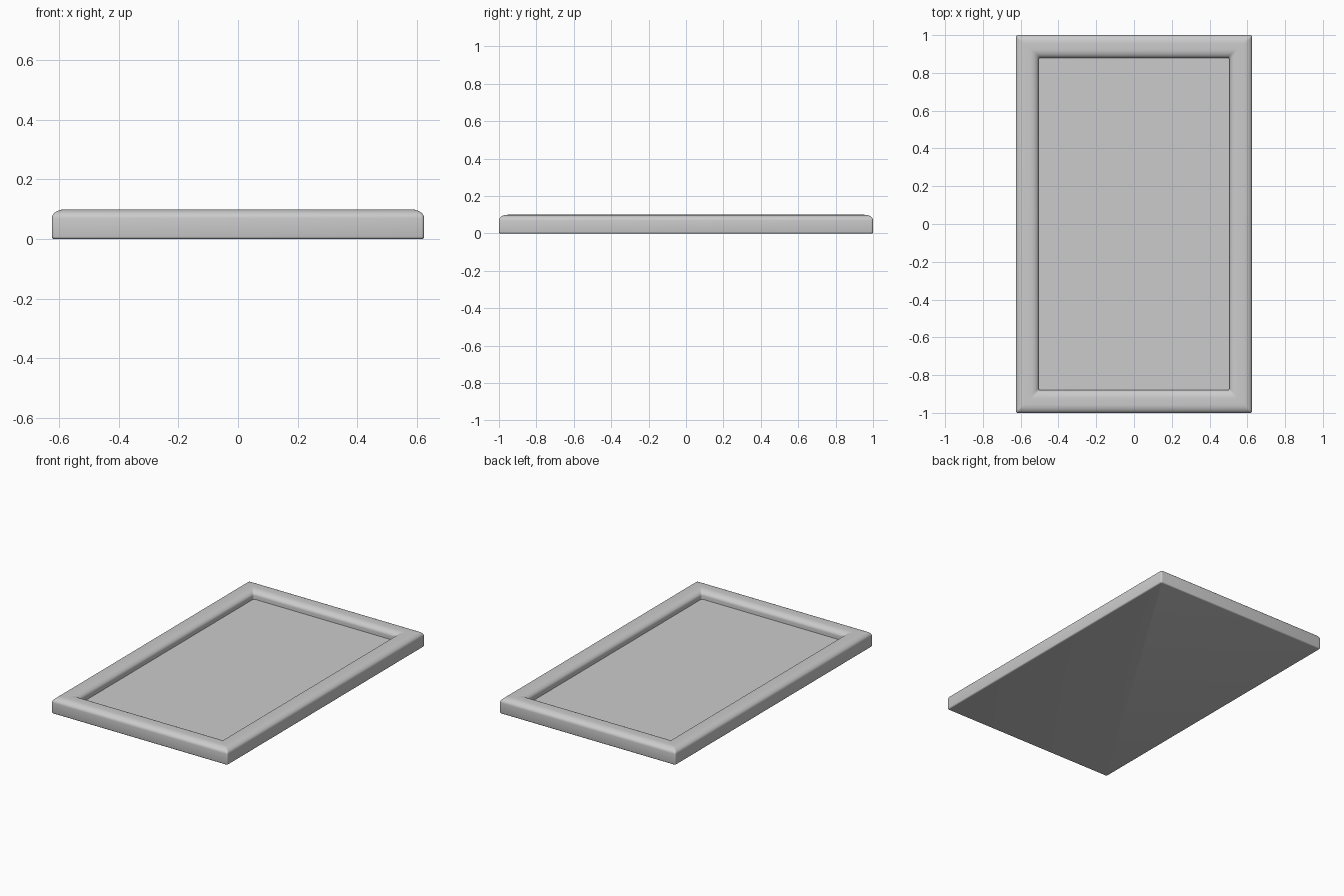
import bpy, bmesh, math

if "Cube" in bpy.data.objects:
    bpy.data.objects.remove(bpy.data.objects["Cube"])

W, L, H = 0.625, 1.0, 0.1      # half width, half length, height
FLOOR = 0.048                  # height of the recessed panel


def arc(cx, cz, rx, rz, a0, a1, n=8):
    """Elliptical arc of (inset, z) points, angles in degrees."""
    return [(cx + rx * math.cos(math.radians(a0 + (a1 - a0) * i / n)),
             cz + rz * math.sin(math.radians(a0 + (a1 - a0) * i / n)))
            for i in range(n + 1)]


def rounded_rect(hx, hy, r, n=4):
    """Outline of a rectangle with small rounded corners."""
    pts = []
    for sx, sy, start in ((1, 1, 0), (-1, 1, 90), (-1, -1, 180), (1, -1, 270)):
        for i in range(n + 1):
            a = math.radians(start + 90 * i / n)
            pts.append((sx * (hx - r) + r * math.cos(a),
                        sy * (hy - r) + r * math.sin(a)))
    return pts


# Border cross-section: underside edge, outer wall, rounded top, inner lip
profile = arc(0.008, 0.008, 0.008, 0.008, 270, 180, 3)
profile += arc(0.045, 0.070, 0.045, 0.030, 180, 90)
profile += arc(0.075, 0.070, 0.045, 0.030, 90, 0)
profile += [(0.120, FLOOR)]

# Sweep the section around the outline, then close underside and panel
bm = bmesh.new()
loops = [[bm.verts.new((x, y, z)) for x, y in rounded_rect(W - d, L - d, 0.010)]
         for d, z in profile]
for a, b in zip(loops, loops[1:]):
    for i in range(len(a)):
        j = (i + 1) % len(a)
        bm.faces.new((a[i], a[j], b[j], b[i]))
bm.faces.new(loops[0][::-1])
bm.faces.new(loops[-1])
bmesh.ops.recalc_face_normals(bm, faces=bm.faces)

mesh = bpy.data.meshes.new("framed_panel")
bm.to_mesh(mesh)
bm.free()
panel = bpy.data.objects.new("framed_panel", mesh)
bpy.context.collection.objects.link(panel)
bpy.context.view_layer.objects.active = panel
panel.select_set(True)
bpy.ops.object.shade_smooth_by_angle(angle=math.radians(35))
